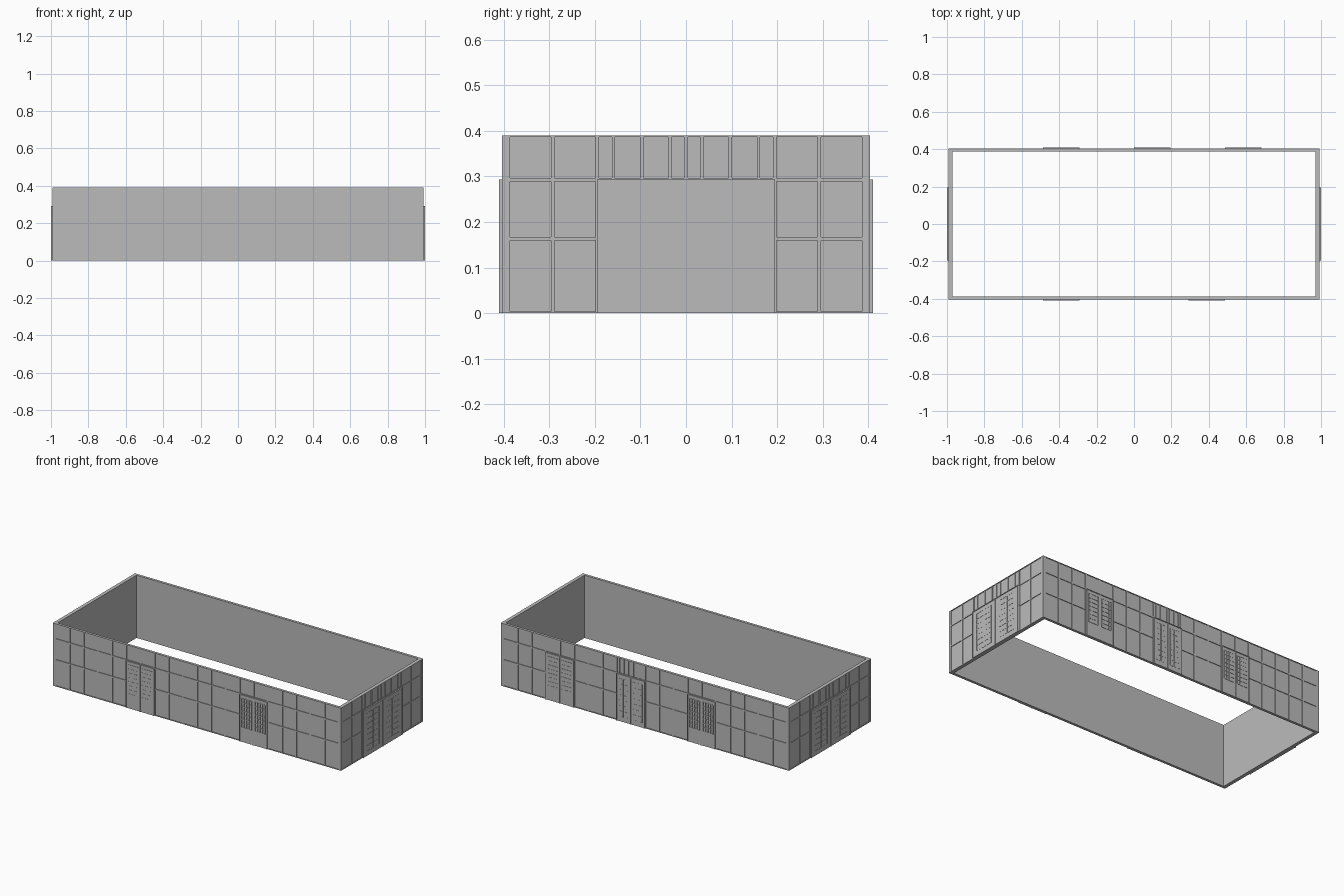
import bpy
import bmesh
from math import radians
from mathutils import Matrix

if "Cube" in bpy.data.objects:
    bpy.data.objects.remove(bpy.data.objects["Cube"])

grey = bpy.data.materials.new("plain grey")
grey.use_nodes = True
COLOUR = (0.5, 0.5, 0.5, 1)
grey.diffuse_color = COLOUR
grey.node_tree.nodes["Principled BSDF"].inputs["Base Color"].default_value = COLOUR

HEIGHT = 0.39
BAY = 0.0975
RAILS = (0.163, 0.293)
DOOR_TOP = 0.293
BAR = 0.008


def box(bm, u0, u1, d0, d1, z0, z1):
    """Box on a wall: u runs along it, d is the distance outward."""
    size = Matrix.Diagonal((u1 - u0, d1 - d0, z1 - z0, 1))
    place = Matrix.Translation(((u0 + u1) / 2, -(d0 + d1) / 2, (z0 + z1) / 2))
    bmesh.ops.create_cube(bm, size=1, matrix=place @ size)


def finish(bm, name, angle):
    bmesh.ops.rotate(bm, verts=bm.verts, matrix=Matrix.Rotation(radians(angle), 3, "Z"))
    mesh = bpy.data.meshes.new(name)
    bm.to_mesh(mesh)
    bm.free()
    mesh.materials.append(grey)
    bpy.context.collection.objects.link(bpy.data.objects.new(name, mesh))


def lattice(bm, u0, u1, z0, z1, cols, rows, d0, d1, t=0.004):
    """Glazing bars dividing a window into panes."""
    for i in range(cols + 1):
        u = u0 + (u1 - u0) * i / cols
        box(bm, u - t / 2, u + t / 2, d0, d1, z0, z1)
    for j in range(rows + 1):
        z = z0 + (z1 - z0) * j / rows
        box(bm, u0, u1, d0, d1, z - t / 2, z + t / 2)


def door(name, angle, centre, half, dist, out, kind):
    """Double door with frame, centre stile and paned windows."""
    bm = bmesh.new()
    leaf = out - 0.003
    box(bm, centre - half, centre + half, dist - 0.005, leaf, 0, DOOR_TOP)
    edge = 0.005
    for u in (-half, -edge / 2, half - edge):
        box(bm, centre + u, centre + u + edge, dist, out, 0, DOOR_TOP)
    box(bm, centre - half, centre + half, dist, out, DOOR_TOP - edge, DOOR_TOP)
    for s in (-1, 1):
        if kind == "window":
            a, b = sorted((centre + s * 0.012, centre + s * 0.081))
            lattice(bm, a, b, 0.09, 0.27, 4, 7, leaf - 0.001, out - 0.001)
        else:
            # two tall paned strips on each leaf
            for lo, hi in ((0.18, 0.48), (0.52, 0.82)):
                a, b = sorted((centre + s * half * lo, centre + s * half * hi))
                lattice(bm, a, b, 0.03, 0.265, 1, 7, leaf - 0.001, leaf + 0.001, 0.003)
    finish(bm, name, angle)


def wall(side, angle, length, dist, out, thick, bays, doors, door_out):
    # plain wall slab
    bm = bmesh.new()
    box(bm, -length, length, dist - thick, dist, 0, HEIGHT)
    finish(bm, side + "_wall", angle)

    # raised grid of mullions and rails, interrupted by the doors
    bm = bmesh.new()
    d0 = dist - 0.002
    for k in range(-bays, bays + 1):
        u = k * BAY
        inside = any(abs(u - c) < h - 0.01 for c, h, kind in doors)
        box(bm, u - BAR / 2, u + BAR / 2, d0, out, DOOR_TOP if inside else 0, HEIGHT)
    for s in (-1, 1):
        a, b = sorted((s * (bays * BAY - BAR / 2), s * (length + out - dist)))
        box(bm, a, b, d0, out, 0, HEIGHT)
    for k in range(-bays, bays):
        mid = (k + 0.5) * BAY
        at_door = any(abs(mid - c) < h for c, h, kind in doors)
        for z in RAILS:
            if z == DOOR_TOP or not at_door:
                box(bm, mid - BAY / 2, mid + BAY / 2, d0, out, z - BAR / 2, z + BAR / 2)
    box(bm, -length, length, d0, out, HEIGHT - 0.004, HEIGHT)
    box(bm, -length, length, d0, out, 0, 0.004)

    # closer mullions above the strip doors
    for c, h, kind in doors:
        if kind == "strip":
            for f in (0, 0.18, 0.5, 0.82):
                for s in (-1, 1):
                    u = c + s * f * h
                    box(bm, u - 0.003, u + 0.003, d0, out, DOOR_TOP, HEIGHT)
    finish(bm, side + "_mullions", angle)

    for n, (c, h, kind) in enumerate(doors, 1):
        door(f"{side}_door_{n}", angle, c, h, dist, door_out, kind)


# long walls
front_doors = [(-4 * BAY, BAY, "window"), (4 * BAY, BAY, "window")]
back_doors = [(-6 * BAY, BAY, "window"), (-BAY, BAY, "strip"), (4 * BAY, BAY, "window")]
wall("front", 0, 0.988, 0.4, 0.404, 0.012, 10, front_doors, 0.41)
wall("back", 180, 0.988, 0.4, 0.404, 0.012, 10, back_doors, 0.41)

# end walls, each with a large double door
for side, angle in (("left", 90), ("right", 270)):
    wall(side, angle, 0.4, 0.988, 0.992, 0.018, 4, [(0, 2 * BAY, "strip")], 1.0)
